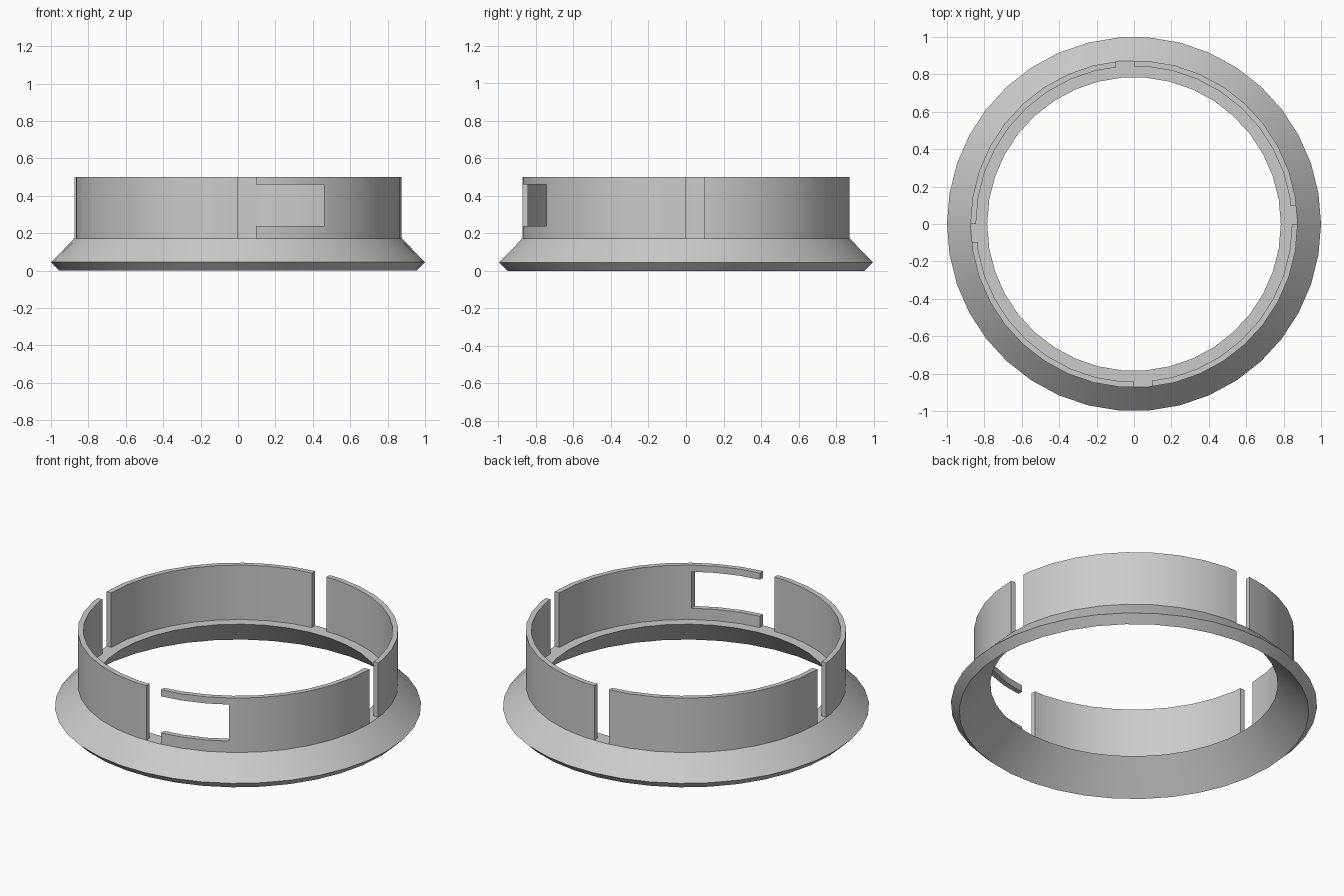
import bpy, bmesh
from math import pi, cos, sin
from mathutils import Matrix

SIDES = 38

cube = bpy.data.objects.get("Cube")
if cube:
    bpy.data.objects.remove(cube, do_unlink=True)

grey = bpy.data.materials.new("plain grey")
grey.use_nodes = True
grey.diffuse_color = (0.6, 0.6, 0.6, 1)
grey.node_tree.nodes["Principled BSDF"].inputs["Base Color"].default_value = (0.6, 0.6, 0.6, 1)


def make_object(name, bm):
    bmesh.ops.recalc_face_normals(bm, faces=bm.faces)
    mesh = bpy.data.meshes.new(name)
    bm.to_mesh(mesh)
    bm.free()
    obj = bpy.data.objects.new(name, mesh)
    bpy.context.collection.objects.link(obj)
    mesh.materials.append(grey)
    return obj


def lathe(name, profile):
    """Revolve a closed (radius, height) profile around z."""
    bm = bmesh.new()
    rings = []
    for i in range(SIDES):
        a = 2 * pi * i / SIDES
        rings.append([bm.verts.new((r * cos(a), r * sin(a), z)) for r, z in profile])
    n = len(profile)
    for i, ring in enumerate(rings):
        following = rings[(i + 1) % SIDES]
        for j in range(n):
            k = (j + 1) % n
            bm.faces.new((ring[j], following[j], following[k], ring[k]))
    return make_object(name, bm)


def cut_box(target, low, high, angle=0):
    """Subtract a box, turned around z by the angle."""
    bm = bmesh.new()
    bmesh.ops.create_cube(bm, size=1)
    size = [h - l for l, h in zip(low, high)]
    centre = [(h + l) / 2 for l, h in zip(low, high)]
    bmesh.ops.scale(bm, vec=size, verts=bm.verts)
    bmesh.ops.translate(bm, vec=centre, verts=bm.verts)
    bmesh.ops.transform(bm, matrix=Matrix.Rotation(angle, 4, "Z"), verts=bm.verts)
    cutter = make_object("cutter", bm)
    cutter.hide_render = True
    mod = target.modifiers.new("cut", "BOOLEAN")
    mod.operation = "DIFFERENCE"
    mod.solver = "EXACT"
    mod.object = cutter
    bpy.context.view_layer.objects.active = target
    bpy.ops.object.modifier_apply(modifier=mod.name)
    bpy.data.objects.remove(cutter, do_unlink=True)


# Flared rim with a bevelled lower lip and a flat inner shelf
rim = lathe("flared_rim", [(0.955, 0), (1, 0.045), (0.875, 0.172), (0.785, 0.172)])

# Thin upright wall standing on the shelf
wall = lathe("split_wall", [(0.875, 0.172), (0.875, 0.5), (0.845, 0.5), (0.845, 0.172)])

# Four slots divide the wall into spring segments
for quarter in range(4):
    cut_box(wall, (0, -1, 0.1), (0.095, -0.7, 0.6), quarter * pi / 2)

# Open window beside the front slot leaves two prongs
cut_box(wall, (0.05, -1, 0.24), (0.46, -0.6, 0.46))

# Smooth round surfaces with crisp edges
for obj in (rim, wall):
    bpy.ops.object.select_all(action="DESELECT")
    obj.select_set(True)
    bpy.context.view_layer.objects.active = obj
    bpy.ops.object.shade_smooth_by_angle(angle=pi / 6)
